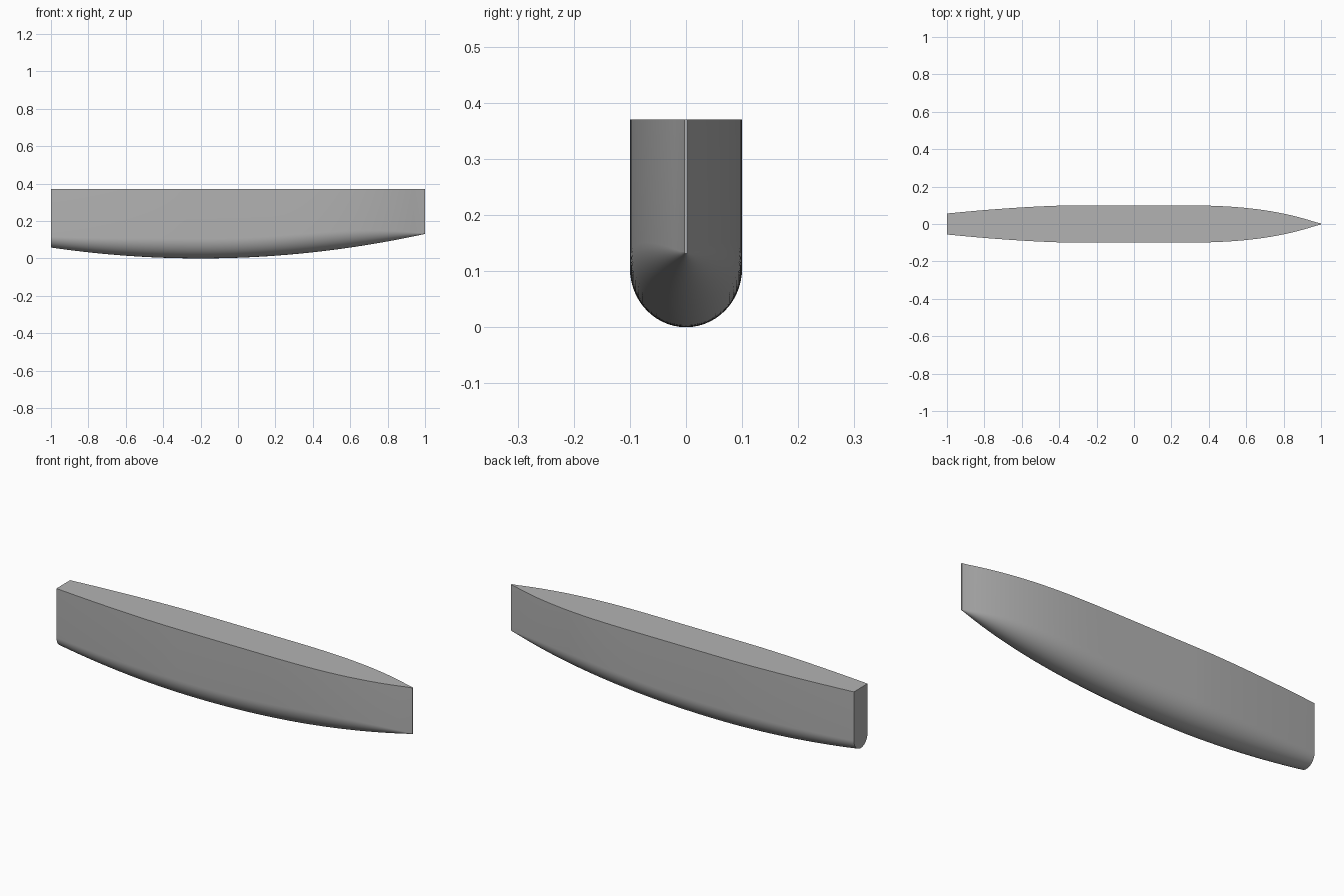
import bpy
import bmesh
import math

cube = bpy.data.objects.get("Cube")
if cube:
    bpy.data.objects.remove(cube, do_unlink=True)

DECK, BEAM, STATIONS, ARC = 0.37, 0.1, 64, 14

grey = bpy.data.materials.new("hull grey")
grey.use_nodes = True
grey.diffuse_color = (0.45, 0.45, 0.45, 1)
grey.node_tree.nodes["Principled BSDF"].inputs["Base Color"].default_value = grey.diffuse_color


def half_breadth(x):
    # Parallel middle body, fine bow at +x, narrowed stern at -x
    if x > 0.2:
        return max(0.003, BEAM * (1 - ((x - 0.2) / 0.8) ** 2.8))
    if x < -0.3:
        return BEAM - 0.044 * ((-0.3 - x) / 0.7) ** 1.6
    return BEAM


def keel(x):
    return 0.091 * (x + 0.2) ** 2


def section(x):
    # Straight topsides over a round bilge
    b, k = half_breadth(x), keel(x)
    pts = [(x, -b, DECK)]
    for i in range(ARC * 2 + 1):
        a = math.pi * i / (ARC * 2)
        pts.append((x, -b * math.cos(a), k + 1.05 * b * (1 - math.sin(a))))
    pts.append((x, b, DECK))
    return pts


# Loft the stations, then close deck, transom and stem
bm = bmesh.new()
rings = [[bm.verts.new(p) for p in section(-1 + 2 * i / STATIONS)]
         for i in range(STATIONS + 1)]
for r, s in zip(rings, rings[1:]):
    for j in range(len(r) - 1):
        bm.faces.new((r[j], r[j + 1], s[j + 1], s[j]))
    bm.faces.new((r[-1], r[0], s[0], s[-1]))
bm.faces.new(rings[0])
bm.faces.new(rings[-1])
bmesh.ops.recalc_face_normals(bm, faces=bm.faces[:])

mesh = bpy.data.meshes.new("hull")
bm.to_mesh(mesh)
bm.free()
mesh.materials.append(grey)
hull = bpy.data.objects.new("hull", mesh)
bpy.context.collection.objects.link(hull)
bpy.context.view_layer.objects.active = hull
hull.select_set(True)
bpy.ops.object.shade_smooth_by_angle(angle=math.radians(35))
